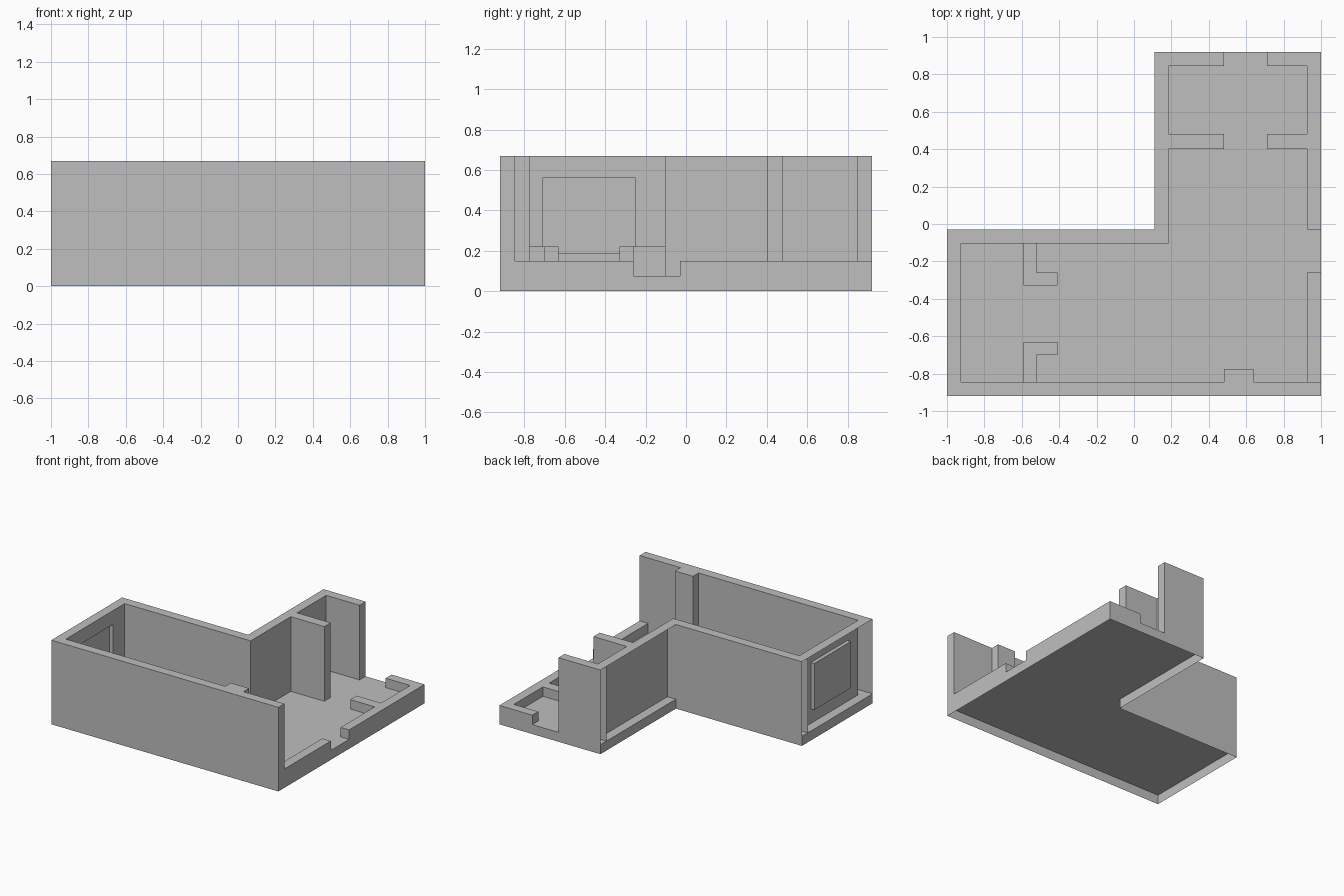
import bpy
import bmesh
from mathutils import Vector

cube = bpy.data.objects.get("Cube")
if cube:
    bpy.data.objects.remove(cube)

FLOOR, LOW, MID, TALL = 0.075, 0.15, 0.22, 0.67
WEST, EAST, SOUTH, NORTH = -1.0, 1.0, -0.92, 0.92
WING, REAR = 0.11, -0.03      # inner corner of the L-shaped plan
T = 0.075                     # wall thickness

plaster = bpy.data.materials.new("grey_plaster")
plaster.use_nodes = True
plaster.diffuse_color = (0.52, 0.52, 0.52, 1)
bsdf = next(n for n in plaster.node_tree.nodes if n.type == 'BSDF_PRINCIPLED')
bsdf.inputs["Base Color"].default_value = plaster.diffuse_color

SIDES = {"west": Vector((-1, 0, 0)), "east": Vector((1, 0, 0)),
         "south": Vector((0, -1, 0)), "north": Vector((0, 1, 0)),
         "bottom": Vector((0, 0, -1)), "top": Vector((0, 0, 1))}


def finish(name, bm):
    mesh = bpy.data.meshes.new(name)
    bm.to_mesh(mesh)
    bm.free()
    mesh.materials.append(plaster)
    obj = bpy.data.objects.new(name, mesh)
    bpy.context.collection.objects.link(obj)
    return obj


def side_faces(bm, names):
    bm.normal_update()
    return [f for f in bm.faces if any(f.normal.dot(SIDES[n]) > 0.9 for n in names)]


def wall_mesh(x0, x1, y0, y1, height, omit=()):
    """Hollow wall standing on the floor, with the named sides left open."""
    bm = bmesh.new()
    bmesh.ops.create_cube(bm, size=1)
    lo, hi = Vector((x0, y0, FLOOR)), Vector((x1, y1, height))
    for v in bm.verts:
        v.co = Vector([lo[i] if v.co[i] < 0 else hi[i] for i in range(3)])
    bmesh.ops.delete(bm, geom=side_faces(bm, ("bottom", *omit)), context='FACES')
    return bm


def wall(name, *args):
    return finish(name, wall_mesh(*args))


# Floor slab: L-shaped tray, open underneath
bm = bmesh.new()
plan = [(WEST, SOUTH), (EAST, SOUTH), (EAST, NORTH), (WING, NORTH), (WING, REAR), (WEST, REAR)]
base = bm.faces.new([bm.verts.new((x, y, 0)) for x, y in plan])
ext = bmesh.ops.extrude_face_region(bm, geom=[base])["geom"]
for v in ext:
    if isinstance(v, bmesh.types.BMVert):
        v.co.z = FLOOR
for f in [f for f in bm.faces if all(v.co.z < 0.01 for v in f.verts)]:
    bm.faces.remove(f)
bmesh.ops.recalc_face_normals(bm, faces=bm.faces)
finish("floor_slab", bm)

# Tall outer walls, hollow and open toward the west
wall("front_wall", WEST + T, EAST, SOUTH, SOUTH + T, TALL, ("west",))
wall("front_wall_end", WEST, WEST + T, SOUTH, SOUTH + T, TALL, ("west", "east", "north"))
wall("rear_wall", WEST, WING + T, REAR - T, REAR, TALL, ("west",))
wall("wing_back_wall", WING, 0.48, NORTH - T, NORTH, TALL, ("west",))
wall("wing_side_wall", WING, WING + T, REAR, NORTH - T, TALL, ("west", "south", "north"))
wall("wing_partition", WING + T, 0.48, 0.40, 0.48, TALL, ("west",))
wall("front_pillar", 0.48, 0.64, SOUTH + T, -0.775, TALL, ("south",))

# West wall: inner skin with a shallow window niche
bm = wall_mesh(WEST, WEST + T, SOUTH + T, REAR - T, TALL, ("west", "south", "north"))
panel = side_faces(bm, ("east",))[0]
bmesh.ops.inset_individual(bm, faces=[panel], thickness=0.1)
mid = panel.calc_center_median()
for v in panel.verts:
    v.co.y = -0.71 if v.co.y < mid.y else -0.25
    v.co.z = 0.19 if v.co.z < mid.z else 0.56
niche = bmesh.ops.extrude_discrete_faces(bm, faces=[panel])["faces"][0]
bmesh.ops.translate(bm, verts=list(niche.verts), vec=(-0.03, 0, 0))
finish("west_wall", bm)

# Low walls along the east side and the wing opening
wall("low_east_wall_front", EAST - T, EAST, SOUTH + T, -0.26, LOW)
wall("low_east_wall_back", EAST - T, EAST, REAR, NORTH, LOW)
wall("low_wing_back_wall", 0.71, EAST - T, NORTH - T, NORTH, LOW)
wall("low_wing_partition", 0.71, EAST - T, 0.40, 0.48, LOW)

# Mid-height partitions with short returns on both sides of the doorway
for label, y0, y1, r0, r1 in (("front", SOUTH + T, -0.63, -0.70, -0.63),
                              ("rear", -0.33, REAR - T, -0.33, -0.26)):
    wall(f"{label}_room_partition", -0.59, -0.52, y0, y1, MID)
    wall(f"{label}_partition_return", -0.52, -0.41, r0, r1, MID, ("west",))
